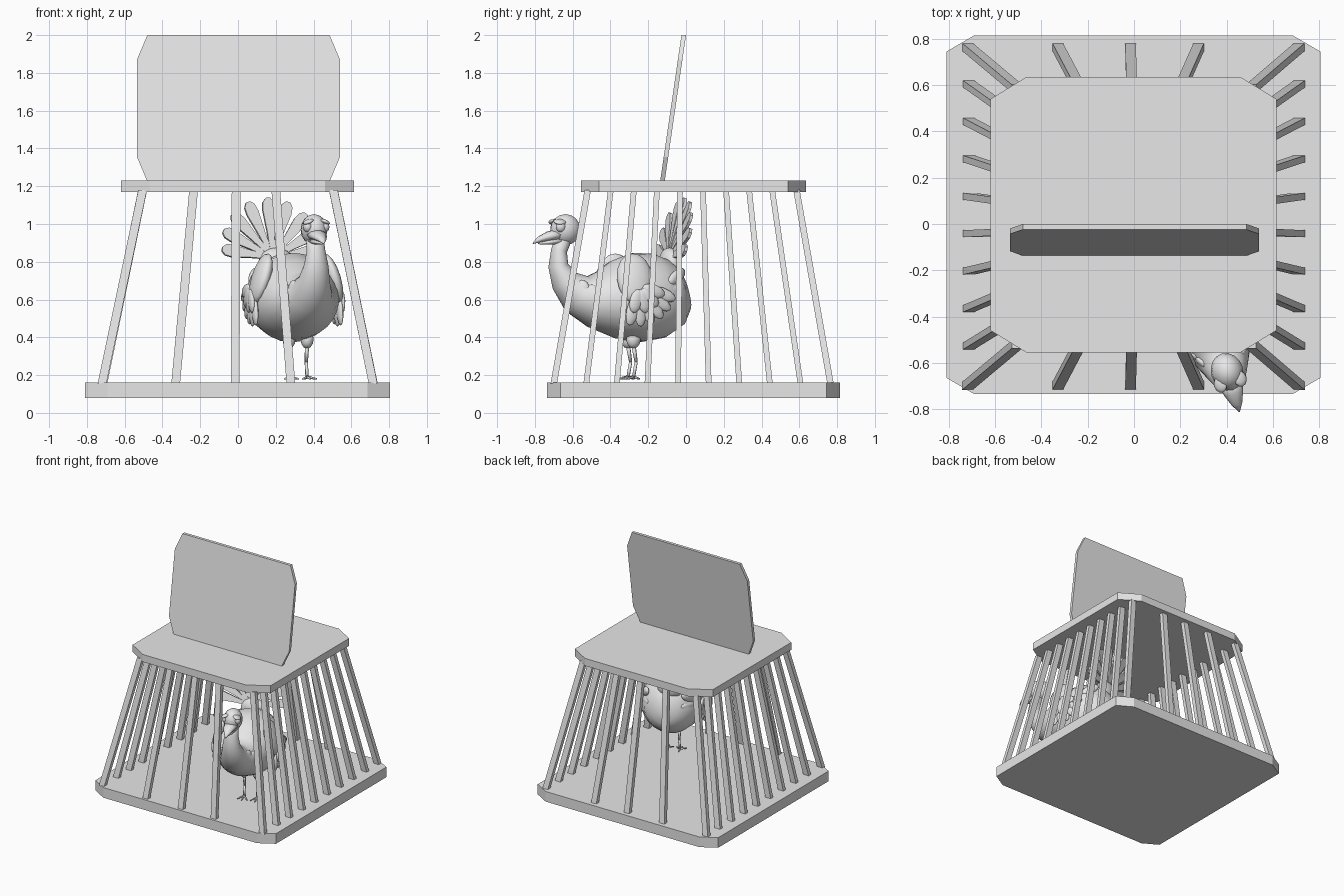
import bpy, bmesh, math
from mathutils import Matrix, Vector

if "Cube" in bpy.data.objects:
    bpy.data.objects.remove(bpy.data.objects["Cube"], do_unlink=True)

grey = bpy.data.materials.new("plain_grey")
grey.diffuse_color = (0.8, 0.8, 0.8, 1)
grey.use_nodes = True
grey.node_tree.nodes["Principled BSDF"].inputs["Base Color"].default_value = (0.8, 0.8, 0.8, 1)

# The bird is modelled facing -y around its own centre, then turned into place
BIRD = Matrix.Translation((0.29, -0.27, 0)) @ Matrix.Rotation(math.radians(17), 4, "Z")


def finish(name, bm, smooth=False, matrix=None):
    if matrix:
        bm.transform(matrix)
    bmesh.ops.recalc_face_normals(bm, faces=bm.faces)
    mesh = bpy.data.meshes.new(name)
    bm.to_mesh(mesh)
    bm.free()
    mesh.materials.append(grey)
    for p in mesh.polygons:
        p.use_smooth = smooth
    obj = bpy.data.objects.new(name, mesh)
    bpy.context.collection.objects.link(obj)
    return obj


def bridge(bm, rings):
    """Skin a list of equal point rings and cap both ends."""
    loops = [[bm.verts.new(p) for p in ring] for ring in rings]
    n = len(loops[0])
    for a, b in zip(loops, loops[1:]):
        for i in range(n):
            j = (i + 1) % n
            bm.faces.new((a[i], a[j], b[j], b[i]))
    bm.faces.new(loops[0][::-1])
    bm.faces.new(loops[-1])


def chamfered(x0, x1, y0, y1, cx, cy):
    return [(x0 + cx, y0), (x1 - cx, y0), (x1, y0 + cy), (x1, y1 - cy),
            (x1 - cx, y1), (x0 + cx, y1), (x0, y1 - cy), (x0, y0 + cy)]


def slab(name, outline, low, high):
    bm = bmesh.new()
    bridge(bm, [[(x, y, z) for x, y in outline] for z in (low, high)])
    return finish(name, bm)


def tube(bm, path, sides=16):
    """Loft ellipses along (y, z, half width, half height) stations."""
    rings = []
    for i, (y, z, w, h) in enumerate(path):
        a, b = path[max(i - 1, 0)], path[min(i + 1, len(path) - 1)]
        t = Vector((b[0] - a[0], b[1] - a[1])).normalized()
        ring = []
        for k in range(sides):
            q = math.tau * k / sides
            d = h * math.sin(q)
            ring.append((w * math.cos(q), y - t.y * d, z + t.x * d))
        rings.append(ring)
    bridge(bm, rings)


def blob(bm, centre, radii, turn=None, segs=16):
    m = Matrix.Translation(centre) @ (turn or Matrix()) @ Matrix.Diagonal((*radii, 1))
    bmesh.ops.create_uvsphere(bm, u_segments=segs, v_segments=segs // 2, radius=1, matrix=m)


def rod(bm, a, b, r1, r2, sides=6):
    a, b = Vector(a), Vector(b)
    d = b - a
    m = Matrix.Translation((a + b) / 2) @ d.to_track_quat("Z", "Y").to_matrix().to_4x4()
    bmesh.ops.create_cone(bm, cap_ends=True, segments=sides, radius1=r1, radius2=r2,
                          depth=d.length, matrix=m)


# Cage floor and roof
slab("cage_floor", chamfered(-0.81, 0.805, -0.735, 0.815, 0.12, 0.07), 0.08, 0.162)
slab("cage_roof", chamfered(-0.62, 0.615, -0.555, 0.635, 0.155, 0.095), 1.17, 1.23)

# Leaning board on the roof
bm = bmesh.new()
board = chamfered(-0.535, 0.54, 1.225, 2.0, 0.055, 0.13)
lean = 0.113 / 0.775
bridge(bm, [[(x, off + (z - 1.225) * lean, z) for x, z in board] for off in (-0.137, -0.113)])
finish("roof_board", bm)


# Cage bars
def bar(name, low, high, w, d):
    bm = bmesh.new()
    corners = [(-w, -d), (w, -d), (w, d), (-w, d)]
    bridge(bm, [[(x + i, y + j, z) for i, j in corners]
                for (x, y), z in ((low, 0.155), (high, 1.18))])
    finish(name, bm)


for row, low_y, high_y in (("front", -0.7, -0.52), ("back", 0.765, 0.585)):
    for i, (low_x, high_x) in enumerate([(-0.72, -0.505), (-0.33, -0.235), (-0.015, -0.01),
                                         (0.28, 0.2), (0.715, 0.505)]):
        bar(f"{row}_bar_{i + 1}", (low_x, low_y), (high_x, high_y), 0.023, 0.017)
for side, name in ((-1, "right"), (1, "left")):
    for i in range(1, 9):
        bar(f"{name}_bar_{i}", (side * 0.716, -0.69 + 0.162 * i),
            (side * 0.505, -0.52 + 0.122 * i), 0.024, 0.015)

# Bird body and neck
bm = bmesh.new()
tube(bm, [(0.285, 0.66, 0.03, 0.04), (0.265, 0.655, 0.10, 0.12), (0.22, 0.64, 0.165, 0.18),
          (0.13, 0.62, 0.22, 0.225), (0, 0.61, 0.237, 0.238), (-0.12, 0.60, 0.22, 0.205),
          (-0.23, 0.60, 0.17, 0.15), (-0.32, 0.63, 0.12, 0.11), (-0.39, 0.70, 0.085, 0.075),
          (-0.425, 0.78, 0.066, 0.052), (-0.42, 0.86, 0.05, 0.042), (-0.385, 0.95, 0.045, 0.045)],
     24)
finish("bird_body", bm, True, BIRD)

# Head with eyes and brows
bm = bmesh.new()
blob(bm, (0, -0.385, 0.97), (0.07, 0.082, 0.082))
for s in (-1, 1):
    blob(bm, (s * 0.048, -0.425, 0.985), (0.024, 0.028, 0.03), segs=12)
    blob(bm, (s * 0.045, -0.43, 1.012), (0.03, 0.035, 0.012),
         Matrix.Rotation(s * 0.4, 4, "Y"), 12)
finish("bird_head", bm, True, BIRD)

# Beak and wattle
bm = bmesh.new()
tube(bm, [(-0.42, 0.945, 0.055, 0.032), (-0.48, 0.935, 0.043, 0.026),
          (-0.53, 0.918, 0.024, 0.016), (-0.565, 0.897, 0.003, 0.003)], 10)
tube(bm, [(-0.42, 0.91, 0.045, 0.02), (-0.49, 0.902, 0.028, 0.012),
          (-0.535, 0.897, 0.004, 0.004)], 10)
finish("beak", bm, True, BIRD)
bm = bmesh.new()
blob(bm, (0, -0.435, 0.86), (0.022, 0.025, 0.05), segs=12)
finish("wattle", bm, True, BIRD)

# Scalloped chest feathers
bm = bmesh.new()
for s in (-1, 1):
    for k in range(3):
        blob(bm, (s * (0.09 + 0.025 * k), -0.32 + 0.045 * k, 0.64 - 0.025 * k),
             (0.02, 0.045, 0.065), Matrix.Rotation(s * -0.5, 4, "Z"), 12)
finish("chest_feathers", bm, True, BIRD)

# Wings: a shoulder and two layers of fanned feathers
for s, name in ((-1, "right_wing"), (1, "left_wing")):
    bm = bmesh.new()
    blob(bm, (s * 0.195, -0.06, 0.71), (0.045, 0.10, 0.14), Matrix.Rotation(s * -0.3, 4, "Y"))
    for count, reach, size, out in ((6, 0.13, 0.085, 0.235), (4, 0.08, 0.065, 0.25)):
        for k in range(count):
            a = -0.25 + 1.5 * k / (count - 1)
            blob(bm, (s * out, -0.05 + reach * math.sin(a), 0.67 - reach * math.cos(a)),
                 (0.016, 0.036, size), Matrix.Rotation(a, 4, "X"), 12)
    for k in range(3):
        blob(bm, (s * 0.165, 0.18, 0.72 - 0.07 * k), (0.02, 0.075, 0.035),
             Matrix.Rotation(s * 0.55, 4, "Z") @ Matrix.Rotation(0.5 - 0.35 * k, 4, "X"), 12)
    finish(name, bm, True, BIRD)

# Tail fan of paddle feathers
for k in range(9):
    a = math.radians(-80 + 20 * k)
    length = 0.27 + 0.06 * math.cos(a)
    bm = bmesh.new()
    outline = [(0.008, 0), (0.02, 0.45), (0.034, 0.8), (0.03, 0.93), (0.012, 1)]
    shape = [(w, z * length) for w, z in outline]
    shape += [(-w, z) for w, z in reversed(shape)]
    bridge(bm, [[(x, y, z) for x, z in shape] for y in (-0.008, 0.008)])
    m = (Matrix.Translation((-0.05, 0.2 + 0.003 * (k % 2), 0.82))
         @ Matrix.Rotation(-0.28, 4, "X") @ Matrix.Rotation(a, 4, "Y"))
    finish(f"tail_feather_{k + 1}", bm, False, BIRD @ m)
bm = bmesh.new()
blob(bm, (-0.03, 0.2, 0.79), (0.1, 0.055, 0.085))
finish("tail_base", bm, True, BIRD)

# Legs with four toes each
for s, name in ((-1, "right_leg"), (1, "left_leg")):
    bm = bmesh.new()
    x = 0.02 + s * 0.05
    blob(bm, (x, -0.03, 0.39), (0.035, 0.04, 0.05), segs=12)
    rod(bm, (x, -0.03, 0.36), (x, -0.015, 0.27), 0.012, 0.009)
    rod(bm, (x, -0.015, 0.27), (x, -0.03, 0.185), 0.009, 0.009)
    for deg in (-40, 0, 40, 180):
        q = math.radians(deg)
        reach = 0.035 if deg == 180 else 0.06
        rod(bm, (x, -0.03, 0.19), (x + reach * math.sin(q), -0.03 - reach * math.cos(q), 0.18),
            0.009, 0.004)
    finish(name, bm, True, BIRD)
